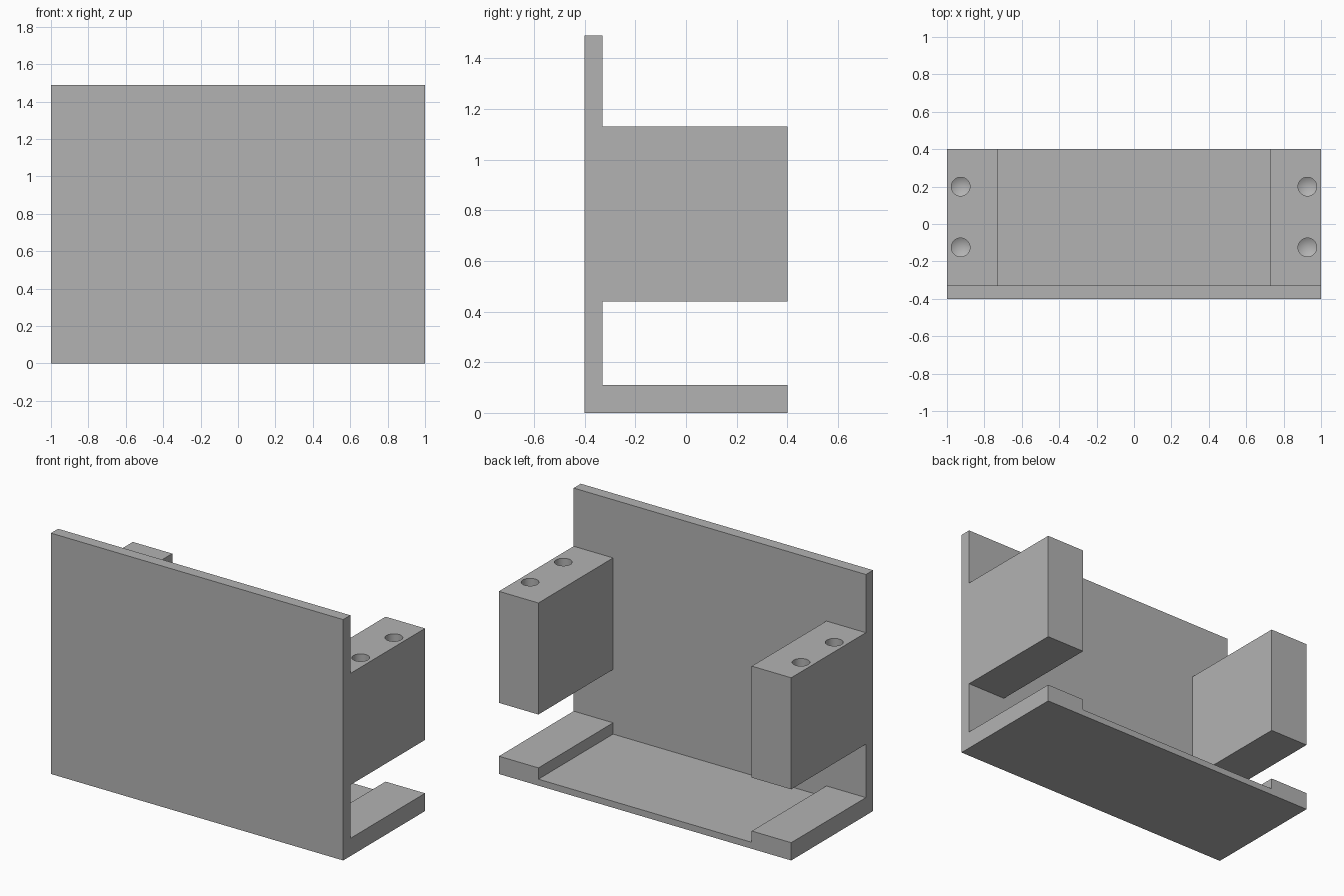
import bpy
import bmesh
import math
from mathutils import Vector

cube = bpy.data.objects.get("Cube")
if cube:
    bpy.data.objects.remove(cube, do_unlink=True)

grey = bpy.data.materials.new("plain grey")
grey.use_nodes = True
colour = (0.45, 0.45, 0.45, 1)
grey.diffuse_color = colour
grey.node_tree.nodes["Principled BSDF"].inputs["Base Color"].default_value = colour

HALF, BACK, FRONT = 1.0, 0.4, -0.4
WALL_BACK, WALL_TOP = -0.33, 1.49
OVERLAP = -0.36          # parts reach into the wall so they fuse cleanly
BLOCK_X = 0.73           # inner side of the blocks and pads
BLOCK_Z = (0.44, 1.13)
FLOOR, PAD = 0.04, 0.11
HOLE_X, HOLE_Y, HOLE_R, HOLE_DEPTH = 0.927, (-0.125, 0.2), 0.05, 0.3


def finish(bm, name):
    bmesh.ops.recalc_face_normals(bm, faces=bm.faces)
    mesh = bpy.data.meshes.new(name)
    bm.to_mesh(mesh)
    bm.free()
    mesh.materials.append(grey)
    ob = bpy.data.objects.new(name, mesh)
    bpy.context.collection.objects.link(ob)
    return ob


def prism(name, profile, y0, y1):
    """Extrude an x-z outline along y."""
    bm = bmesh.new()
    face = bm.faces.new([bm.verts.new((x, y0, z)) for x, z in profile])
    out = bmesh.ops.extrude_face_region(bm, geom=[face])
    verts = [v for v in out["geom"] if isinstance(v, bmesh.types.BMVert)]
    bmesh.ops.translate(bm, verts=verts, vec=Vector((0, y1 - y0, 0)))
    return finish(bm, name)


def rect(x0, x1, z0, z1):
    return [(x0, z0), (x1, z0), (x1, z1), (x0, z1)]


def drill(name, x, y):
    """Straight bore with a pointed tip."""
    bm = bmesh.new()
    top, bottom = BLOCK_Z[1] + 0.05, BLOCK_Z[1] - HOLE_DEPTH
    n = 32
    angles = [2 * math.pi * i / n for i in range(n)]
    rings = [[bm.verts.new((x + HOLE_R * math.cos(a), y + HOLE_R * math.sin(a), z))
              for a in angles] for z in (top, bottom)]
    tip = bm.verts.new((x, y, bottom - HOLE_R * 0.6))
    bm.faces.new(rings[0])
    for i in range(n):
        j = (i + 1) % n
        bm.faces.new((rings[0][i], rings[0][j], rings[1][j], rings[1][i]))
        bm.faces.new((rings[1][i], rings[1][j], tip))
    return finish(bm, name)


def combine(body, other, operation):
    mod = body.modifiers.new(operation.title(), "BOOLEAN")
    mod.operation, mod.solver, mod.object = operation, "EXACT", other
    bpy.context.view_layer.objects.active = body
    bpy.ops.object.modifier_apply(modifier=mod.name)
    bpy.data.objects.remove(other, do_unlink=True)


# Front wall
bracket = prism("wall_bracket", rect(-HALF, HALF, 0, WALL_TOP), FRONT, WALL_BACK)

# Floor with a raised pad at each end
outline = [(-HALF, 0), (HALF, 0), (HALF, PAD), (BLOCK_X, PAD), (BLOCK_X, FLOOR),
           (-BLOCK_X, FLOOR), (-BLOCK_X, PAD), (-HALF, PAD)]
combine(bracket, prism("floor", outline, OVERLAP, BACK), "UNION")

# Side blocks with two drilled holes each
for side, label in ((1, "left"), (-1, "right")):
    x0, x1 = sorted((side * BLOCK_X, side * HALF))
    combine(bracket, prism(label + "_block", rect(x0, x1, *BLOCK_Z), OVERLAP, BACK), "UNION")
    for y in HOLE_Y:
        combine(bracket, drill(label + "_drill", side * HOLE_X, y), "DIFFERENCE")

# Merge flush faces into clean flat panels
bm = bmesh.new()
bm.from_mesh(bracket.data)
bmesh.ops.remove_doubles(bm, verts=bm.verts, dist=0.0001)
bmesh.ops.dissolve_limit(bm, angle_limit=math.radians(1), verts=bm.verts, edges=bm.edges)
bm.to_mesh(bracket.data)
bm.free()

# Smooth bores, sharp edges elsewhere
bpy.ops.object.select_all(action="DESELECT")
bracket.select_set(True)
bpy.context.view_layer.objects.active = bracket
bpy.ops.object.shade_smooth_by_angle(angle=math.radians(25))
